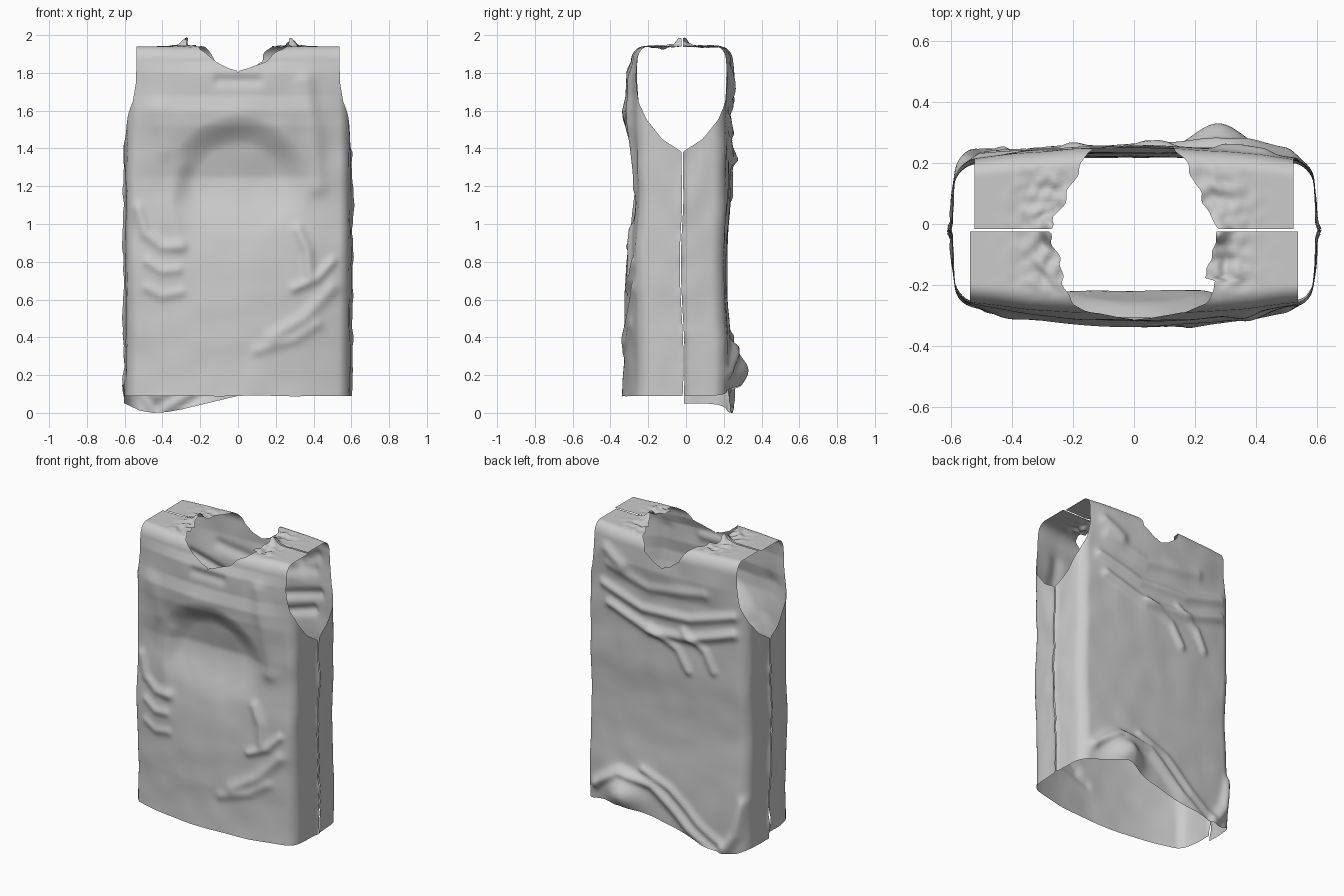
import bpy, bmesh, math
from mathutils import Vector, noise

if "Cube" in bpy.data.objects:
    bpy.data.objects.remove(bpy.data.objects["Cube"])


def lerp_table(t, x):
    """Smooth interpolation in a list of (position, value) pairs."""
    if x <= t[0][0]:
        return t[0][1]
    for (a, va), (b, vb) in zip(t, t[1:]):
        if x <= b:
            return va + (vb - va) * (x - a) / (b - a)
    return t[-1][1]


def ridge(x, z, pts, amp, w):
    """Cloth fold: rounded ridge along a polyline in the x-z plane."""
    p, best = Vector((x, z)), 9
    for a, b in zip(pts, pts[1:]):
        a, b = Vector(a), Vector(b)
        t = max(0, min(1, (p - a).dot(b - a) / (b - a).length_squared))
        best = min(best, (p - a - (b - a) * t).length)
    return amp * math.exp(-(best / w) ** 2)


def bump(x, z, cx, cz, sx, sz, amp):
    return amp * math.exp(-((x - cx) / sx) ** 2 - ((z - cz) / sz) ** 2)


def smooth(a, b, x):
    t = max(0, min(1, (x - a) / (b - a)))
    return t * t * (3 - 2 * t)


# Profiles: outward bow of each panel by height
FRONT_BOW = [(.1, .092), (.38, .088), (.7, .06), (.95, .04), (1.25, .022), (1.4, .05),
             (1.52, .08), (1.6, .088), (1.68, .068), (1.8, .068), (1.86, .045)]
BACK_BOW = [(.1, .02), (1.2, .025), (1.6, .03), (1.75, .05), (1.86, .045)]
ARMHOLE = [(1.38, 0), (1.45, .42), (1.55, .74), (1.65, .92), (1.75, .99), (1.86, 1)]
# Half width of the neck opening along the path up the panel and over the shoulder
FRONT_NECK = [(1.81, 0), (1.825, .05), (1.86, .12), (1.92, .2), (1.96, .22), (2.14, .275)]
BACK_NECK = [(1.79, 0), (1.81, .06), (1.86, .12), (1.92, .16), (1.96, .18), (2.14, .275)]
BACK_HEM = [(-.6, .05), (-.52, .012), (-.45, .0), (-.38, .004), (-.3, .018), (0, .09), (.28, .15),
            (.45, .125), (.6, .09)]
FRONT_FOLDS = [
    ([(-.53, 1.08), (-.49, .95), (-.4, .88), (-.3, .88)], .018, .03),
    ([(-.48, .8), (-.4, .75), (-.32, .76)], .014, .025),
    ([(-.48, .66), (-.4, .62), (-.3, .64)], .012, .025),
    ([(-.3, 1.3), (-.36, 1.1), (-.32, .9)], .012, .05),
    ([(.32, .97), (.37, .86), (.38, .74)], .02, .03),
    ([(.5, .8), (.42, .71), (.3, .66)], .018, .025),
    ([(.5, .66), (.35, .5), (.18, .4)], .016, .035),
    ([(.42, .47), (.3, .39), (.1, .33)], .012, .03),
    ([(.36, 1.75), (.4, 1.5), (.42, 1.2)], .018, .05),
    ([(-.42, 1.6), (-.38, 1.4)], .014, .06),
    ([(-.1, 1.76), (.1, 1.76)], -.012, .03)]
BACK_FOLDS = [
    ([(.5, .2), (.32, .33), (.08, .31), (-.18, .14), (-.4, .06), (-.52, .2), (-.57, .36)], .028, .035),
    ([(.15, .4), (-.05, .33), (-.25, .2), (-.42, .13)], .018, .025),
    ([(.45, 1.56), (.15, 1.47), (-.2, 1.49), (-.5, 1.58)], .02, .03),
    ([(.4, 1.44), (.1, 1.34), (-.2, 1.36), (-.5, 1.46)], .024, .03),
    ([(.1, 1.36), (-.1, 1.27), (-.18, 1.14)], .018, .025),
    ([(-.15, 1.4), (-.3, 1.3), (-.36, 1.18)], .016, .025),
    ([(.4, 1.7), (.1, 1.62), (-.3, 1.68)], .014, .035),
    ([(.3, 1.72), (.42, 1.8)], .02, .04)]


def relief(x, z, front):
    """Outward displacement of a panel from its drape and folds."""
    if front:
        d = lerp_table(FRONT_BOW, z) * (1 - abs(x / .58) ** 2.2)
        e = math.hypot(x / .36, (z - 1.2) / .36)
        d -= .05 * (1 - smooth(.6, 1.06, e)) * smooth(.9, 1.25, z)
        folds = FRONT_FOLDS
    else:
        d = lerp_table(BACK_BOW, z) * (1 - abs(x / .58) ** 2.2)
        d += bump(x, z, .28, .17, .12, .13, .1)
        folds = BACK_FOLDS
    return d + sum(ridge(x, z, *f) for f in folds) + .006 * noise.noise((x * 6, z * 6, 3 + front))


def panel_point(side, front, u, p):
    """u: 0 at side edge, 1 at centre or neck.  p: path from hem up and over the shoulder."""
    z = min(p, 1.86)
    fy = -1 if front else 1
    seam = -.02 + .01 * math.sin(z * 6) * smooth(1.3, 1, z)
    depth = (.23 if front else .225)
    r = .045 if front else .06
    flat_side, arc = depth - r, r * math.pi / 2
    # Start at the seam or the armhole edge, end at the centre or the neck edge
    start = lerp_table(ARMHOLE, p) * (flat_side + arc)
    neck = lerp_table(FRONT_NECK if front else BACK_NECK, p)
    if neck > 0:
        neck *= 1.18 if front and side > 0 and p < 2 else 1
        neck += .02 * noise.noise((p * 25, side * 3, fy * 5)) * smooth(0, .1, neck)
    end = flat_side + arc + .6 - r - neck
    d = start + (end - start) * u
    if d < flat_side:
        x, y = .6, d
    elif d < flat_side + arc:
        a = (d - flat_side) / r
        x, y = .6 - r + r * math.cos(a), flat_side + r * math.sin(a)
    else:
        x, y = .6 - r - (d - flat_side - arc), depth
    # Sides bow slightly, with a puckered seam
    w = smooth(.3, 1, y / depth)
    x -= .02 * (y / depth) ** 2 * smooth(.4, .6, x)
    x += (1 - w) * (.01 * noise.noise((z * 5, y * 8, side)) +
                    .008 * math.exp(-(d / .015) ** 2) * (1 + noise.noise((z * 14, 0, side))))
    x *= side
    y = max(y, .003) + w * relief(x, z, front)
    # Back hem dips to one side and lifts at the other
    if not front:
        z += (lerp_table(BACK_HEM, x) - .09) * (1 - smooth(.09, .5, z))
    else:
        z += .004 * noise.noise((x * 5, 0, 0)) * (1 - smooth(.09, .3, z))
    # Roll over the shoulder to the top seam
    if p > 1.86:
        a = min(1, (p - 1.86) / .1) * math.pi / 2
        k = .75 + .25 * math.cos(a)
        if p > 1.96:
            k *= 1 - (p - 1.96) / .18
        y = max(.004, y * k)
        z += .08 * math.sin(a)
        near = math.exp(-((abs(x) - .28) / .09) ** 2)
        z += near * smooth(1.9, 2.05, p) * .02 * noise.noise((x * 25, y * 25, fy))
        z += .04 * math.exp(-((abs(x) - .275) / .035) ** 2 - (y / .04) ** 2)
    return (x, seam + fy * y, z)


def make_panel(name, front):
    path = [.09 + (1.38 - .09) * i / 86 for i in range(86)]
    path += [1.38 + .48 * i / 40 for i in range(40)]
    path += [1.86 + .28 * i / 28 for i in range(29)]
    cols = 64
    bm = bmesh.new()
    for side in (-1, 1):
        g = [[bm.verts.new(panel_point(side, front, c / cols, p)) for c in range(cols + 1)]
             for p in path]
        for r0, r1 in zip(g, g[1:]):
            for c in range(cols):
                q = (r0[c], r0[c + 1], r1[c + 1], r1[c])
                bm.faces.new(q if (side < 0) == front else q[::-1])
    # Join the two halves along the centre line
    bmesh.ops.remove_doubles(bm, verts=[v for v in bm.verts if abs(v.co.x) < .001], dist=.0008)
    me = bpy.data.meshes.new(name)
    bm.to_mesh(me)
    bm.free()
    ob = bpy.data.objects.new(name, me)
    bpy.context.collection.objects.link(ob)
    me.polygons.foreach_set("use_smooth", [True] * len(me.polygons))
    return ob


make_panel("front_panel", True)
make_panel("back_panel", False)
